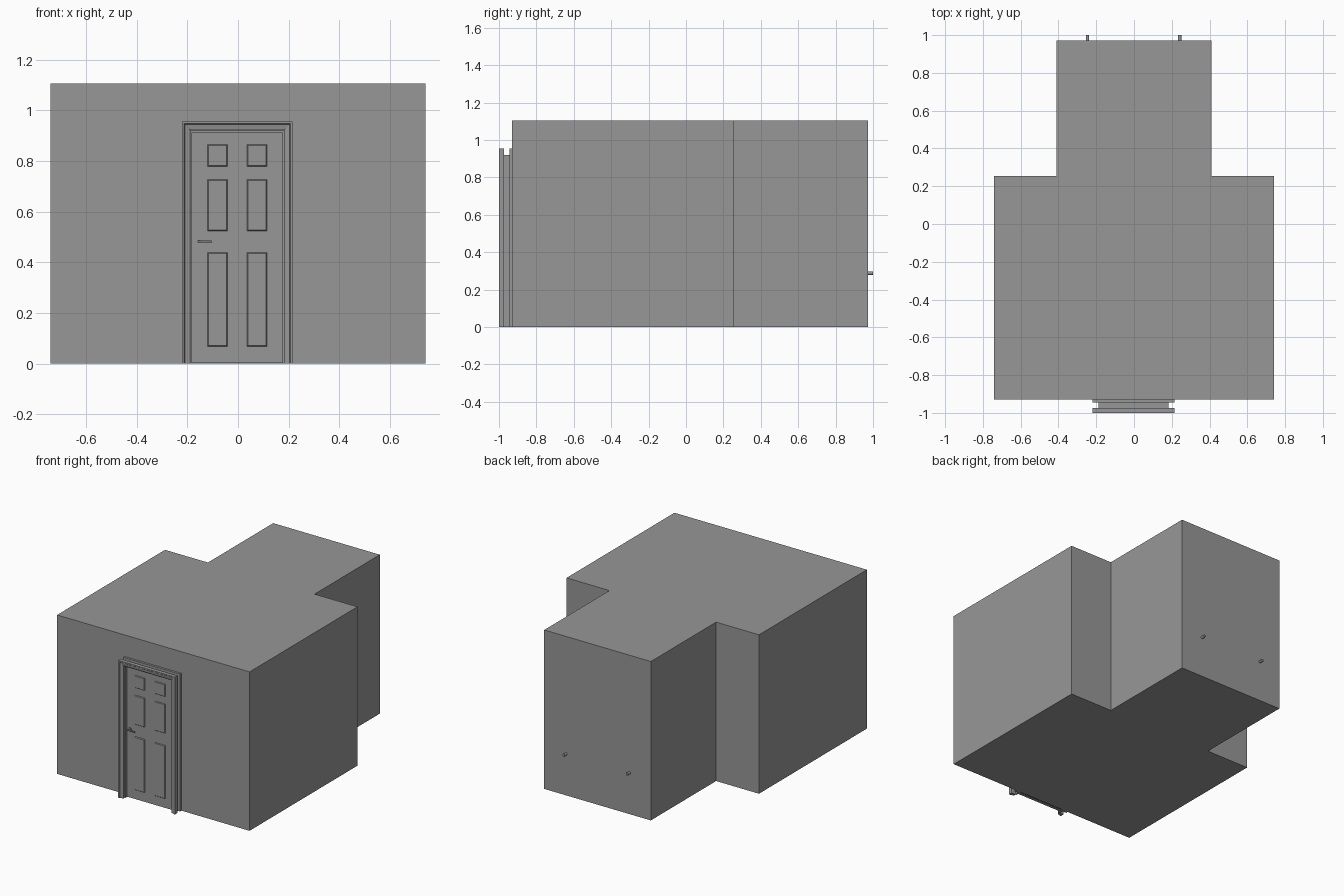
import bpy, bmesh
from math import radians
from mathutils import Matrix

cube = bpy.data.objects.get("Cube")
if cube:
    bpy.data.objects.remove(cube, do_unlink=True)

grey = bpy.data.materials.new("plain grey")
grey.use_nodes = True
colour = (0.31, 0.31, 0.31, 1)
grey.diffuse_color = colour
grey.node_tree.nodes["Principled BSDF"].inputs["Base Color"].default_value = colour

CX = -0.003     # door centre line
WALL = -0.93    # front wall plane


def finish(name, bm):
    bmesh.ops.recalc_face_normals(bm, faces=bm.faces)
    mesh = bpy.data.meshes.new(name)
    bm.to_mesh(mesh)
    bm.free()
    mesh.materials.append(grey)
    obj = bpy.data.objects.new(name, mesh)
    bpy.context.collection.objects.link(obj)
    return obj


def box(name, x0, x1, y0, y1, z0, z1):
    bm = bmesh.new()
    size = Matrix.Diagonal((x1 - x0, y1 - y0, z1 - z0, 1))
    place = Matrix.Translation(((x0 + x1) / 2, (y0 + y1) / 2, (z0 + z1) / 2))
    bmesh.ops.create_cube(bm, size=1, matrix=place @ size)
    return finish(name, bm)


def rod(name, x, y0, y1, z, radius, sides=12):
    bm = bmesh.new()
    m = Matrix.Translation((x, (y0 + y1) / 2, z)) @ Matrix.Rotation(radians(90), 4, "X")
    bmesh.ops.create_cone(bm, cap_ends=True, segments=sides, radius1=radius,
                          radius2=radius, depth=y1 - y0, matrix=m)
    obj = finish(name, bm)
    bpy.ops.object.select_all(action="DESELECT")
    obj.select_set(True)
    bpy.context.view_layer.objects.active = obj
    bpy.ops.object.shade_smooth_by_angle(angle=radians(40))
    return obj


def door_frame(name, profile, half, top):
    """Sweep an (outward, y) profile up, across and down with mitred corners."""
    bm = bmesh.new()
    rings = []
    for side, high in ((-1, 0), (-1, 1), (1, 1), (1, 0)):
        rings.append([bm.verts.new((CX + side * (half + u), y, high * (top + u)))
                      for u, y in profile])
    n = len(profile)
    for a, b in zip(rings, rings[1:]):
        for i in range(n):
            j = (i + 1) % n
            bm.faces.new((a[i], a[j], b[j], b[i]))
    bm.faces.new(rings[0])
    bm.faces.new(rings[-1])
    return finish(name, bm)


# Room: T-shaped plan raised to a flat roof
half_plan = [(0.74, WALL), (0.74, 0.255), (0.41, 0.255), (0.41, 0.972)]
plan = half_plan + [(-x, y) for x, y in reversed(half_plan)]
bm = bmesh.new()
base = bm.faces.new([bm.verts.new((x, y, 0)) for x, y in plan])
up = bmesh.ops.extrude_face_region(bm, geom=[base], use_keep_orig=True)
bmesh.ops.translate(bm, vec=(0, 0, 1.105),
                    verts=[v for v in up["geom"] if isinstance(v, bmesh.types.BMVert)])
finish("room", bm)

# Pegs on the rear wall
for side, x in (("left", 0.242), ("right", -0.246)):
    rod(side + "_rear_peg", x, 0.965, 1.0, 0.288, 0.009)

# Door frame: moulded casings either side of a jamb
front_casing = [(0, -0.973), (0, -0.989), (0.006, -0.993), (0.023, -0.996),
                (0.026, -1.0), (0.034, -1.0), (0.034, -0.973)]
door_frame("front_casing", front_casing, 0.184, 0.921)
door_frame("back_casing", [(0, -0.945), (0.034, -0.945), (0.034, WALL), (0, WALL)], 0.184, 0.921)
door_frame("door_jamb", [(0, -0.975), (0.008, -0.975), (0.008, WALL), (0, WALL)], 0.178, 0.912)

# Door leaf: a grid of faces whose panel cells are inset, sunk and raised again
FACE = -0.962
xs = [-0.178, -0.12, -0.036, 0.036, 0.12, 0.178]
zs = [0.004, 0.065, 0.442, 0.52, 0.73, 0.775, 0.868, 0.912]
bm = bmesh.new()
grid = [[bm.verts.new((CX + x, FACE, z)) for x in xs] for z in zs]
panels = []
for r in range(len(zs) - 1):
    for c in range(len(xs) - 1):
        f = bm.faces.new((grid[r][c], grid[r][c + 1], grid[r + 1][c + 1], grid[r + 1][c]))
        if r % 2 and c % 2:
            panels.append(f)
for width, depth in ((0.005, -0.007), (0.004, 0), (0.006, 0.005)):
    bmesh.ops.inset_individual(bm, faces=panels, thickness=width, depth=depth)
rim = [e for e in bm.edges if e.is_boundary]
back = bmesh.ops.extrude_edge_only(bm, edges=rim)
for v in back["geom"]:
    if isinstance(v, bmesh.types.BMVert):
        v.co.y = WALL - 0.008
finish("door", bm)

# Door handle: round rose, spindle and lever
rod("handle_rose", -0.155, -0.967, FACE + 0.001, 0.481, 0.01, 16)
rod("handle_spindle", -0.155, -0.987, -0.965, 0.481, 0.005)
lever = box("handle_lever", -0.16, -0.102, -0.99, -0.982, 0.477, 0.485)
bevel = lever.modifiers.new("rounded edges", "BEVEL")
bevel.width = 0.002
bevel.segments = 2
